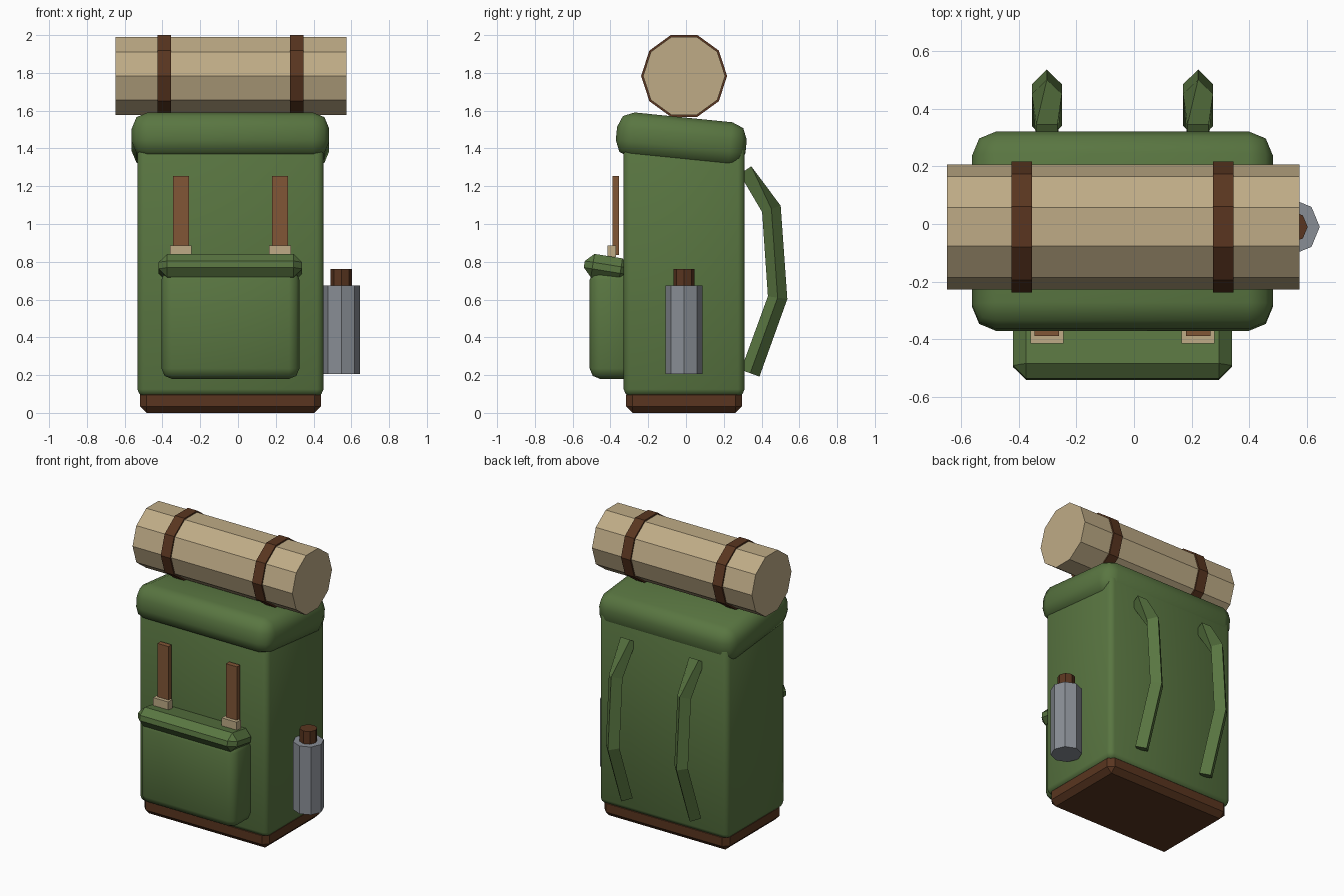
import bpy, bmesh, math
from mathutils import Vector, Matrix

cube = bpy.data.objects.get("Cube")
if cube:
    bpy.data.objects.remove(cube, do_unlink=True)


def material(name, rgb):
    m = bpy.data.materials.new(name)
    m.use_nodes = True
    m.diffuse_color = (*rgb, 1)
    m.node_tree.nodes["Principled BSDF"].inputs["Base Color"].default_value = (*rgb, 1)
    return m


GREEN = material("green canvas", (0.10, 0.18, 0.053))
DARK = material("dark leather", (0.10, 0.036, 0.014))
LEATHER = material("light leather", (0.22, 0.093, 0.037))
TAN = material("tan cloth", (0.52, 0.41, 0.24))
METAL = material("grey metal", (0.25, 0.27, 0.30))

CX, CY = -0.04, -0.01  # middle of the pack


def add_object(name, bm, mat):
    mesh = bpy.data.meshes.new(name)
    bmesh.ops.recalc_face_normals(bm, faces=bm.faces)
    bm.to_mesh(mesh)
    bm.free()
    mesh.materials.append(mat)
    obj = bpy.data.objects.new(name, mesh)
    bpy.context.collection.objects.link(obj)
    return obj


def box(name, size, loc, mat, bevel=0, segments=1, tilt=0, smooth=False):
    bm = bmesh.new()
    bmesh.ops.create_cube(bm, size=1)
    bmesh.ops.scale(bm, vec=size, verts=bm.verts)
    if bevel:
        bmesh.ops.bevel(bm, geom=bm.edges[:], offset=bevel, segments=segments,
                        profile=0.5, affect='EDGES')
    obj = add_object(name, bm, mat)
    obj.location = loc
    obj.rotation_euler.x = tilt
    if smooth:
        bpy.ops.object.select_all(action='DESELECT')
        bpy.context.view_layer.objects.active = obj
        obj.select_set(True)
        bpy.ops.object.shade_smooth_by_angle(angle=math.radians(60))
    return obj


def prism(name, radius, depth, sides, loc, mat, axis='Z'):
    bm = bmesh.new()
    bmesh.ops.create_cone(bm, cap_ends=True, segments=sides, radius1=radius,
                          radius2=radius, depth=depth)
    # put a corner on the +x side, then turn to the wanted axis
    first = max(bm.verts, key=lambda v: (round(v.co.x, 4), v.co.z))
    turn = Matrix.Rotation(-math.atan2(first.co.y, first.co.x), 3, 'Z')
    if axis == 'X':
        turn = Matrix(((0, 0, 1), (1, 0, 0), (0, 1, 0))) @ turn
    bmesh.ops.transform(bm, matrix=turn.to_4x4(), verts=bm.verts)
    obj = add_object(name, bm, mat)
    obj.location = loc
    return obj


def shoulder_strap(name, x, path, radius, mat):
    # four-sided tube, twisted an eighth of a turn at its upper end
    pts = [Vector((x, y, z)) for y, z in path]
    side = Vector((1, 0, 0))
    bm = bmesh.new()
    rings = []
    for i, p in enumerate(pts):
        before = (p - pts[i - 1]).normalized() if i else Vector()
        after = (pts[i + 1] - p).normalized() if i < len(pts) - 1 else Vector()
        out = side.cross((before + after).normalized())
        if out.y < 0:
            out.negate()
        twist = math.pi / 4 if i == 0 else 0
        angles = [math.pi / 2 * (k + 1) + twist for k in range(4)]
        rings.append([bm.verts.new(p + radius * (side * math.cos(a) + out * math.sin(a)))
                      for a in angles])
    for a, b in zip(rings, rings[1:]):
        for k in range(4):
            n = (k + 1) % 4
            bm.faces.new((a[k], a[n], b[n], b[k]))
    bm.faces.new(rings[0])
    bm.faces.new(rings[-1])
    return add_object(name, bm, mat)


# Main bag
box("base", (0.96, 0.615, 0.13), (CX, CY, 0.065), DARK, 0.035)
box("body", (0.985, 0.64, 1.33), (CX, CY, 0.755), GREEN, 0.035, 2, smooth=True)
box("lid", (1.045, 0.69, 0.24), (CX, -0.025, 1.445), GREEN, 0.085, 2,
    tilt=-0.1, smooth=True)

# Front pocket
box("pocket", (0.73, 0.24, 0.58), (CX, -0.39, 0.47), GREEN, 0.055, 2, smooth=True)
box("pocket_flap", (0.76, 0.24, 0.125), (CX, -0.42, 0.768), GREEN, 0.045, tilt=-0.16)

# Paired straps, left and right
path = [(0.315, 1.285), (0.452, 1.08), (0.485, 0.61), (0.34, 0.21)]
for label, s in (("left", 1), ("right", -1)):
    x = CX + s * 0.2625
    box(label + "_front_strap", (0.085, 0.035, 0.42), (x, -0.372, 1.045), LEATHER)
    box(label + "_buckle", (0.115, 0.045, 0.06), (x, -0.392, 0.855), TAN)
    shoulder_strap(label + "_shoulder_strap", x, path, 0.052, GREEN)
    prism(label + "_roll_band", 0.2275, 0.072, 10, (CX + s * 0.35, CY, 1.784), DARK, 'X')

# Bedroll on top
prism("bedroll", 0.217, 1.225, 10, (-0.037, CY, 1.784), TAN, 'X')

# Bottle on the left side
prism("bottle", 0.098, 0.47, 8, (0.547, CY, 0.44), METAL)
prism("bottle_cap", 0.056, 0.09, 8, (0.547, CY, 0.717), DARK)
